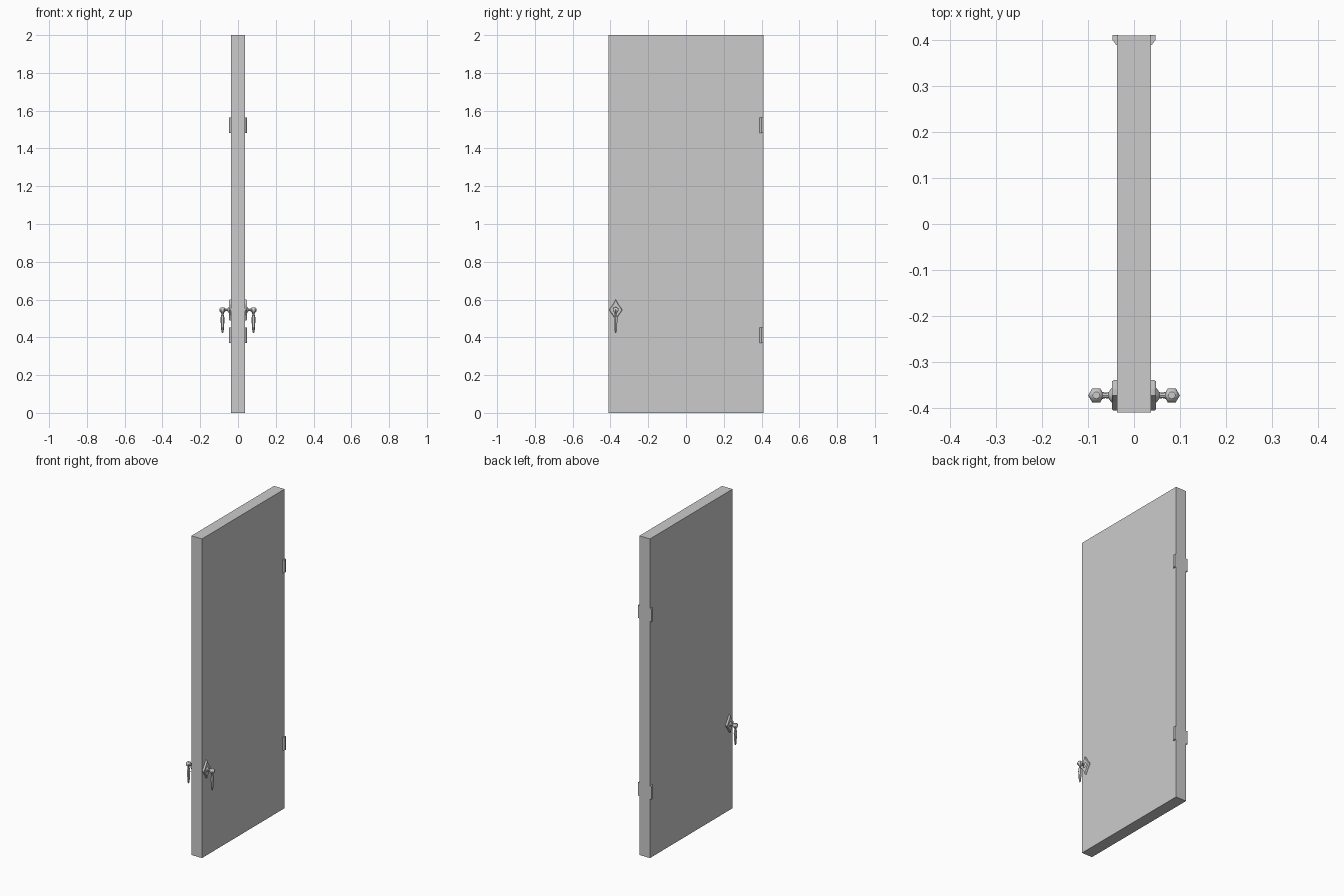
import bpy, bmesh
from math import cos, sin, pi, radians

if "Cube" in bpy.data.objects:
    bpy.data.objects.remove(bpy.data.objects["Cube"])


def finish(name, verts, faces, smooth=False):
    mesh = bpy.data.meshes.new(name)
    mesh.from_pydata(verts, [], faces)
    bm = bmesh.new()
    bm.from_mesh(mesh)
    bmesh.ops.recalc_face_normals(bm, faces=bm.faces)
    bm.to_mesh(mesh)
    bm.free()
    ob = bpy.data.objects.new(name, mesh)
    bpy.context.collection.objects.link(ob)
    if smooth:
        bpy.context.view_layer.objects.active = ob
        ob.select_set(True)
        bpy.ops.object.shade_smooth_by_angle(angle=radians(40))
        ob.select_set(False)
    return ob


def loft(name, rings, smooth=False):
    """Skin a stack of equal-sized rings and cap both ends."""
    n = len(rings[0])
    verts = [p for r in rings for p in r]
    faces = [(i*n + j, i*n + (j+1) % n, (i+1)*n + (j+1) % n, (i+1)*n + j)
             for i in range(len(rings) - 1) for j in range(n)]
    faces += [tuple(range(n)), tuple(range(len(verts) - n, len(verts)))]
    return finish(name, verts, faces, smooth)


def mirror(ob):
    ob.modifiers.new("other_side", 'MIRROR').use_axis = (True, False, False)


HX, Y0, Z0 = 0.0365, -0.372, 0.545   # slab half thickness, handle centre

# Door slab
slab = [(-HX, -0.409), (HX, -0.409), (HX, 0.409), (-HX, 0.409)]
loft("door_slab", [[(x, y, z) for x, y in slab] for z in (0, 2)])

# Hinge leaves with a chamfered inner edge
hinge = [(HX - .002, .41), (.0465, .41), (.0465, .399), (.039, .389), (HX - .002, .387)]
for label, lo, hi in (("lower", .37, .453), ("upper", 1.483, 1.564)):
    mirror(loft(label + "_hinge", [[(x, y, z) for x, y in hinge] for z in (lo, hi)]))

# Diamond back plate, stepped in towards its face
diamond = [(0, .056), (.014, .03), (.033, .004), (.033, -.004),
           (.014, -.03), (0, -.056), (-.014, -.03), (-.033, -.004),
           (-.033, .004), (-.014, .03)]
plate = [[(x, Y0 + y*s, Z0 + z*s) for y, z in diamond]
         for x, s in ((HX - .002, 1), (.044, 1), (.048, .92))]
mirror(loft("handle_plate", plate))

# Spindle flaring into the plate and the knob
spindle = [(.046, .018), (.05, .014), (.055, .007), (.062, .006), (.07, .008)]
mirror(loft("handle_spindle", [[(x, Y0 + r*cos(a*pi/4), Z0 + r*sin(a*pi/4))
            for a in range(8)] for x, r in spindle], True))

# Knob and hanging lever turned as one piece
lever = [(.558, .008), (.553, .0145), (.545, .0175), (.537, .0145), (.531, .008),
         (.522, .006), (.506, .0095), (.495, .0105), (.455, .008), (.432, .006), (.424, .003)]
mirror(loft("handle_lever", [[(.082 + r*cos(a*pi/3), Y0 + r*sin(a*pi/3), z)
            for a in range(6)] for z, r in lever], True))
